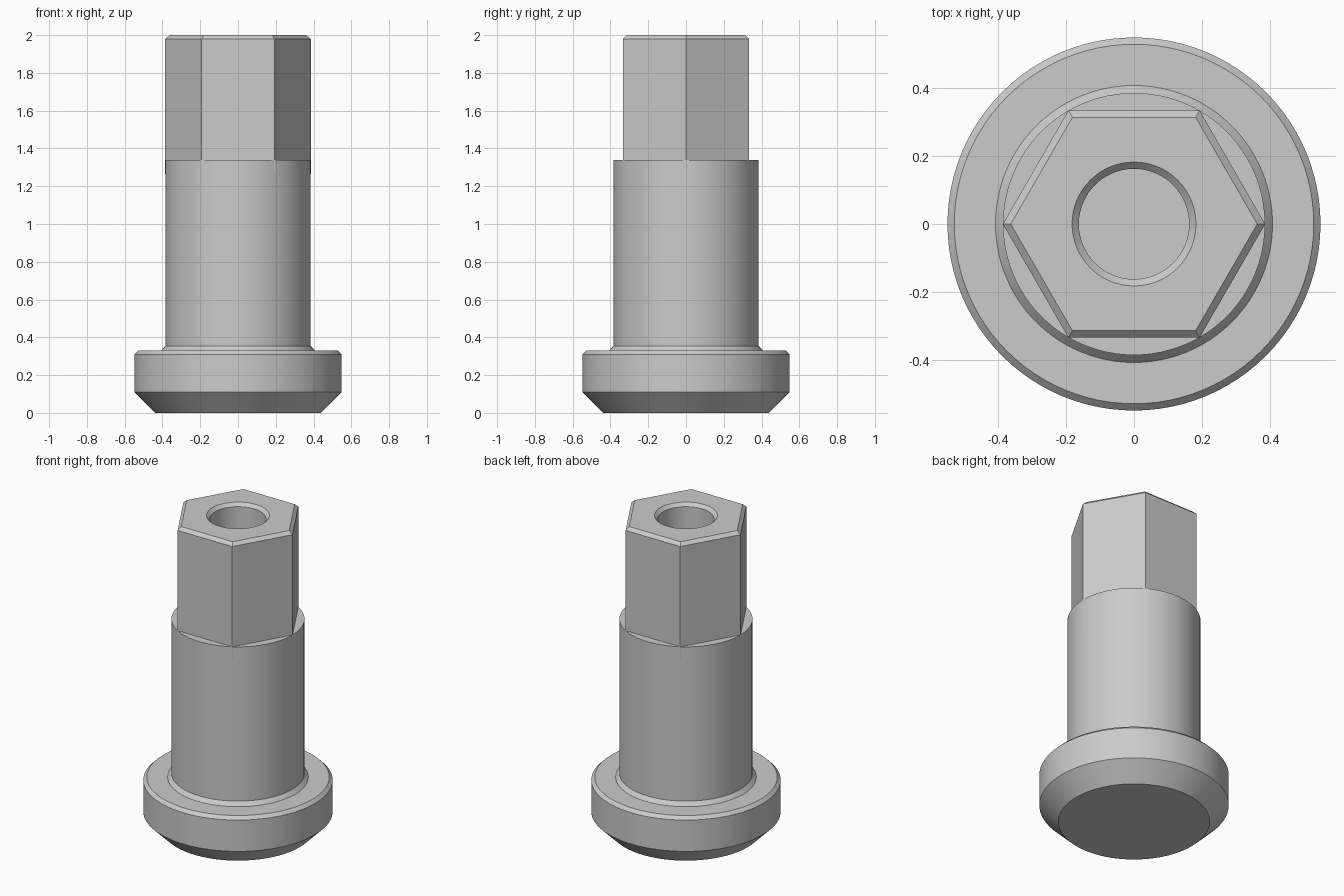
import bpy
import bmesh
import math

cube = bpy.data.objects.get("Cube")
if cube:
    bpy.data.objects.remove(cube, do_unlink=True)

steel = bpy.data.materials.new("grey_steel")
steel.use_nodes = True
GREY = (0.6, 0.6, 0.6, 1)
steel.diffuse_color = GREY
steel.node_tree.nodes["Principled BSDF"].inputs["Base Color"].default_value = GREY


def turned(name, profile, sides):
    """Solid of revolution from (radius, height) points, capped at both ends."""
    bm = bmesh.new()
    rings = []
    for r, z in profile:
        angles = [2 * math.pi * i / sides for i in range(sides)]
        rings.append([bm.verts.new((r * math.cos(a), r * math.sin(a), z)) for a in angles])
    for low, high in zip(rings, rings[1:]):
        for i in range(sides):
            j = (i + 1) % sides
            bm.faces.new((low[i], low[j], high[j], high[i]))
    bm.faces.new(rings[0][::-1])
    bm.faces.new(rings[-1])
    mesh = bpy.data.meshes.new(name)
    bm.to_mesh(mesh)
    bm.free()
    mesh.materials.append(steel)
    obj = bpy.data.objects.new(name, mesh)
    bpy.context.collection.objects.link(obj)
    return obj


def combine(target, tool, operation):
    """Apply a boolean and discard the tool."""
    mod = target.modifiers.new("combine", 'BOOLEAN')
    mod.operation = operation
    mod.solver = 'EXACT'
    mod.object = tool
    bpy.context.view_layer.objects.active = target
    bpy.ops.object.modifier_apply(modifier=mod.name)
    bpy.data.objects.remove(tool, do_unlink=True)


# Round shank with chamfered flange and a small collar
body = turned("flanged_hex_pin", [
    (0.438, 0), (0.548, 0.11), (0.548, 0.31), (0.528, 0.33),
    (0.407, 0.33), (0.385, 0.355), (0.385, 1.34)], 96)

# Hexagonal drive, its corners just proud of the shank
hexagon = turned("hex_drive", [(0.384, 1.22), (0.3855, 1.28), (0.3855, 1.98), (0.362, 2.0)], 6)
combine(body, hexagon, 'UNION')

# Blind bore with a countersunk mouth
bore = turned("bore_cutter", [(0.162, 1.0), (0.162, 1.98), (0.182, 2.0), (0.192, 2.01)], 64)
bore.hide_render = True
combine(body, bore, 'DIFFERENCE')

# Smooth round walls, keep the machined edges crisp
bpy.ops.object.select_all(action='DESELECT')
body.select_set(True)
bpy.context.view_layer.objects.active = body
bpy.ops.object.shade_smooth_by_angle(angle=math.radians(25))
